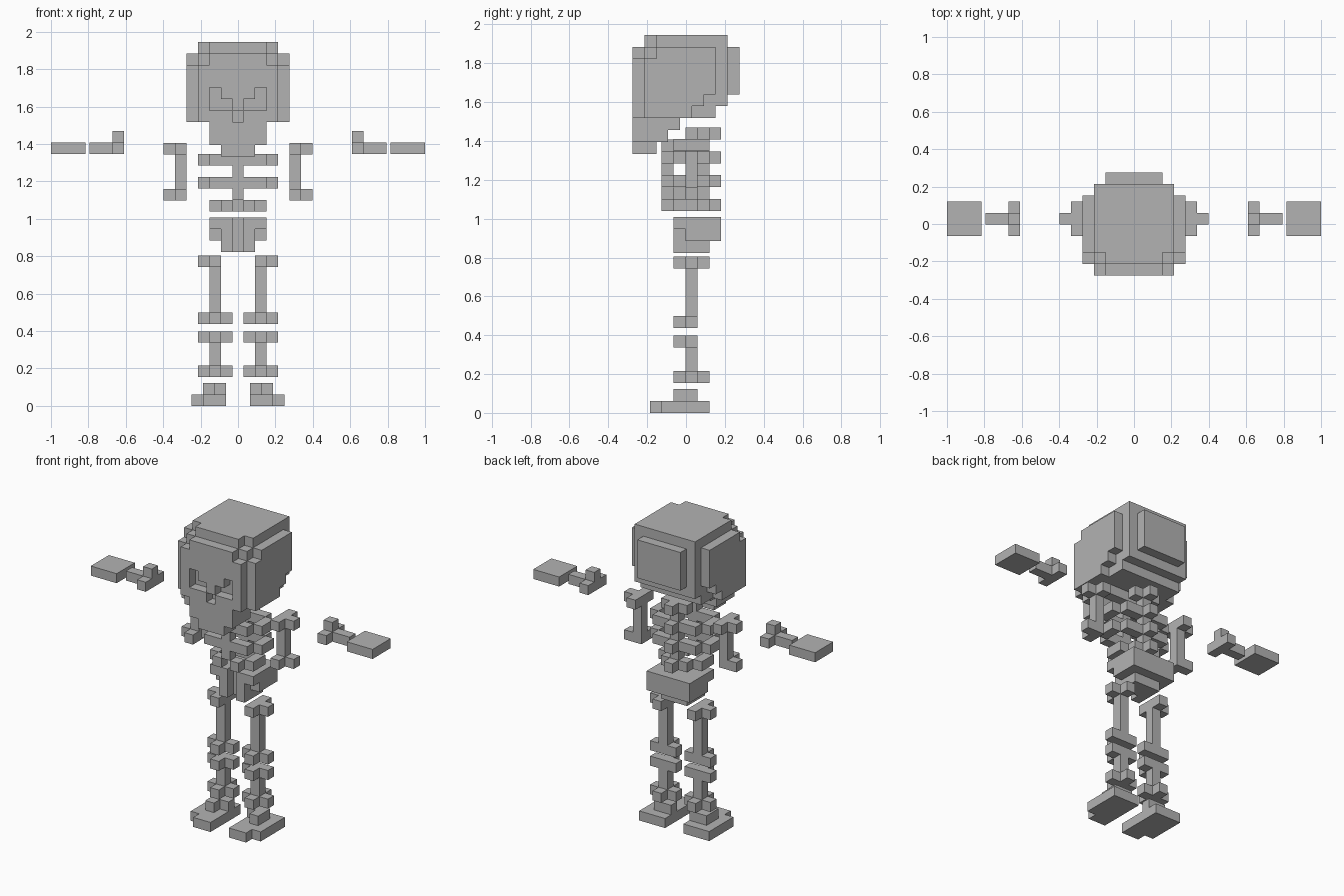
import bpy, bmesh, math

if "Cube" in bpy.data.objects:
    bpy.data.objects.remove(bpy.data.objects["Cube"])

V = 0.0612          # size of one block
X0 = -4.5 * V       # left edge of the nine-block-wide centre grid

bone = bpy.data.materials.new("bone_grey")
bone.diffuse_color = (0.45, 0.45, 0.45, 1)
bone.use_nodes = True
bone.node_tree.nodes["Principled BSDF"].inputs["Base Color"].default_value = bone.diffuse_color


def cells(boxes):
    """Grid cells covered by boxes (i0, i1, j0, j1, k0, k1)."""
    return {(i, j, k) for a, b, c, d, e, f in boxes
            for i in range(a, b) for j in range(c, d) for k in range(e, f)}


def build(name, origin, boxes, cut=(), side=1):
    """Outer skin of the block set; side=-1 mirrors it across x."""
    solid = cells(boxes) - cells(cut)
    bm = bmesh.new()
    verts = {}

    def vert(p):
        if p not in verts:
            x, y, z = (origin[n] + p[n] * V for n in range(3))
            verts[p] = bm.verts.new((x * side, y, z))
        return verts[p]

    for c in sorted(solid):
        for axis in range(3):
            for step in (0, 1):
                n = list(c)
                n[axis] += 1 if step else -1
                if tuple(n) in solid:
                    continue
                u, w = (axis + 1) % 3, (axis + 2) % 3
                ring = []
                for du, dw in ((0, 0), (1, 0), (1, 1), (0, 1)):
                    p = list(c)
                    p[axis] += step
                    p[u] += du
                    p[w] += dw
                    ring.append(vert(tuple(p)))
                if (step == 0) != (side < 0):
                    ring.reverse()
                bm.faces.new(ring)
    bmesh.ops.dissolve_limit(bm, angle_limit=math.radians(1),
                             verts=bm.verts[:], edges=bm.edges[:])
    me = bpy.data.meshes.new(name)
    bm.to_mesh(me)
    bm.free()
    me.materials.append(bone)
    ob = bpy.data.objects.new(name, me)
    bpy.context.collection.objects.link(ob)


def pair(name, origin, boxes):
    build("right_" + name, origin, boxes)
    build("left_" + name, origin, boxes, side=-1)


# Skull: stepped round cranium, tapering jaw, sunken eyes and nose
build("skull", (X0, X0, 1.334), [
    (1, 8, 1, 7, 3, 9), (1, 8, 7, 8, 4, 9),                       # core
    (2, 7, 1, 2, 9, 10), (1, 8, 2, 8, 9, 10),                     # crown
    (1, 8, 0, 1, 3, 8), (2, 7, 0, 1, 8, 9),                       # face
    (0, 9, 1, 5, 3, 8), (0, 9, 5, 6, 4, 8),                       # temples
    (0, 9, 6, 7, 5, 8), (0, 9, 2, 7, 8, 9),
    (2, 7, 8, 9, 5, 9),                                           # back
    (2, 7, 0, 4, 2, 3), (2, 7, 0, 3, 1, 2), (3, 6, 0, 2, 0, 1),   # jaw
], cut=[
    (2, 3, 0, 1, 4, 6), (3, 4, 0, 1, 4, 5),
    (6, 7, 0, 1, 4, 6), (5, 6, 0, 1, 4, 5),
    (4, 5, 0, 1, 3, 4),
])

# Rib cage: spine, vertebra knobs, sternum and rib hoops
Y0 = -0.125
cage = [(4, 5, 3, 4, 0, 7), (4, 5, 0, 1, 1, 6), (3, 6, 3, 4, 6, 7)]
cage += [(4, 5, 4, 5, k, k + 1) for k in (0, 2, 4, 6)]
for k in (2, 4):
    cage += [(2, 7, 3, 4, k, k + 1), (2, 7, 0, 1, k, k + 1),
             (1, 2, 1, 3, k, k + 1), (7, 8, 1, 3, k, k + 1)]
cage += [(3, 6, 3, 4, 0, 1), (2, 3, 1, 3, 0, 1), (6, 7, 1, 3, 0, 1),
         (3, 4, 0, 1, 0, 1), (5, 6, 0, 1, 0, 1)]
build("rib_cage", (X0, Y0, 1.04), cage)

# Pelvis
build("pelvis", (X0, Y0, 0.824), [
    (2, 7, 2, 5, 1, 3), (3, 6, 2, 4, 0, 1),
    (2, 3, 1, 2, 2, 3), (6, 7, 1, 2, 2, 3),
    (3, 4, 1, 2, 0, 3), (5, 6, 1, 2, 0, 3),
])

# Upper arms: shaft with knobbed ends
pair("upper_arm", (X0, Y0, 1.099), [
    (9, 10, 2, 3, 0, 5), (9, 11, 2, 3, 0, 1), (9, 11, 2, 3, 4, 5),
    (9, 10, 1, 4, 4, 5), (9, 10, 1, 3, 0, 1),
])

# Forearms and hands, held straight out
pair("forearm", (0.61, Y0, 1.348), [
    (0, 3, 2, 3, 0, 1), (0, 1, 1, 4, 0, 1), (0, 1, 2, 3, 1, 2),
])
pair("hand", (1 - 3 * V, Y0, 1.348), [(0, 3, 1, 4, 0, 1)])

# Thighs and shins: shafts with cross-shaped ends
pair("thigh", (X0, Y0, 0.437), [
    (6, 7, 2, 3, 0, 6), (6, 8, 2, 3, 5, 6), (6, 7, 1, 4, 5, 6),
    (5, 8, 2, 3, 0, 1), (6, 7, 1, 3, 0, 1),
])
pair("shin", (X0, Y0, 0.154), [
    (6, 7, 2, 3, 0, 4), (5, 8, 2, 3, 3, 4), (6, 7, 1, 3, 3, 4),
    (5, 8, 2, 3, 0, 1), (6, 7, 1, 4, 0, 1),
])

# Feet: stepped sole with ankle stub
pair("foot", (0.065, Y0 - V, 0.0), [
    (0, 3, 1, 5, 0, 1), (0, 2, 0, 1, 0, 1),
    (0, 2, 3, 4, 1, 2), (1, 2, 2, 3, 1, 2),
])
